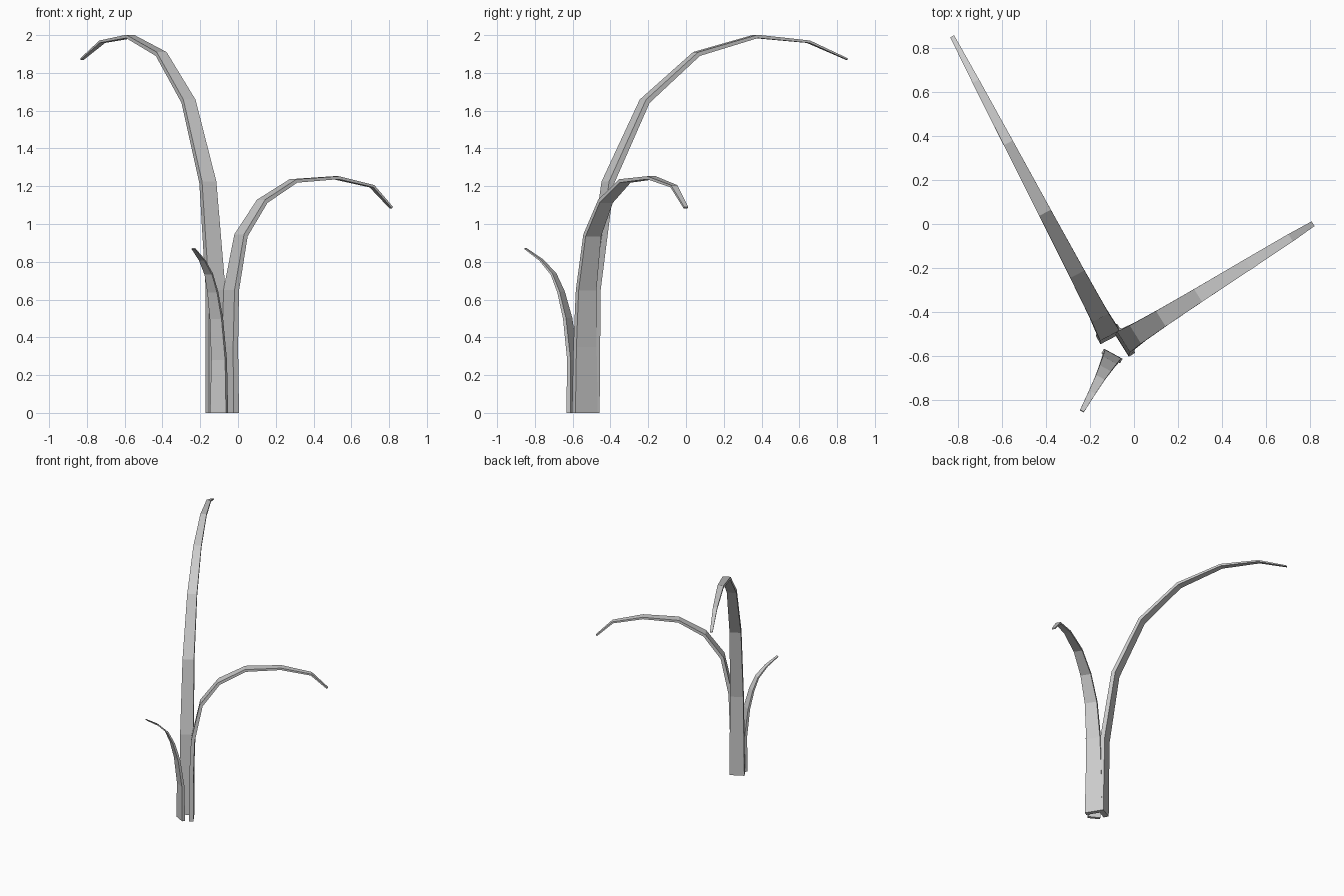
import bpy, bmesh
from mathutils import Vector

if "Cube" in bpy.data.objects:
    bpy.data.objects.remove(bpy.data.objects["Cube"])


def leaf(name, base, heading, path, width, thick):
    """Sweep a tapering rectangle along an arching path of (distance, height)."""
    d = Vector((heading[0], heading[1], 0)).normalized()
    side = Vector((-d.y, d.x, 0))
    pts = [Vector((base[0], base[1], 0)) + d * s + Vector((0, 0, z)) for s, z in path]
    n = len(pts)
    bm = bmesh.new()
    rings = []
    for i, p in enumerate(pts):
        tangent = Vector((0, 0, 1))
        if i > 0:
            tangent = (p - pts[i - 1]).normalized()
            if i < n - 1:
                tangent = (tangent + (pts[i + 1] - p).normalized()).normalized()
        normal = side.cross(tangent).normalized()
        k = i / (n - 1)
        w = (width[0] + (width[1] - width[0]) * k) / 2
        t = (thick[0] + (thick[1] - thick[0]) * k) / 2
        if i == 0:
            normal = d
        elif normal.dot(d) < 0 and tangent.z > 0:
            normal = -normal
        rings.append([bm.verts.new(p + side * a * w + normal * b * t)
                      for a, b in ((-1, -1), (1, -1), (1, 1), (-1, 1))])
    for r, q in zip(rings, rings[1:]):
        for j in range(4):
            m = (j + 1) % 4
            bm.faces.new((r[j], r[m], q[m], q[j]))
    bm.faces.new(rings[0])
    bm.faces.new(rings[-1])
    bmesh.ops.recalc_face_normals(bm, faces=bm.faces)
    mesh = bpy.data.meshes.new(name)
    bm.to_mesh(mesh)
    bm.free()
    bpy.context.collection.objects.link(bpy.data.objects.new(name, mesh))


# The sweep frame must not flip past the crest: side x tangent keeps one sense,
# and a rectangle is symmetric, so orient each path consistently.
def blade(name, base, heading, path, width, thick):
    leaf(name, base, (heading[0], heading[1]), path, width, thick)
    ob = bpy.data.objects[name]
    for p in ob.data.polygons:
        p.use_smooth = False


d1 = None
# Tall leaf arching to the back left
tall = [(0, 0), (0.012, 0.65), (0.10, 1.22), (0.32, 1.65), (0.63, 1.90),
        (0.985, 1.993), (1.30, 1.965), (1.53, 1.873)]
# Middle leaf arching to the right
middle = [(0, 0), (0.0, 0.35), (0.012, 0.65), (0.073, 0.94), (0.205, 1.12),
          (0.40, 1.228), (0.665, 1.245), (0.89, 1.20), (1.01, 1.087)]
# Short leaf bending to the front left
short = [(0, 0), (0.0, 0.28), (0.03, 0.50), (0.07, 0.64), (0.115, 0.735),
         (0.19, 0.81), (0.285, 0.87)]

blade("tall_leaf", (-0.113, -0.502), (-0.466, 0.885), tall, (0.112, 0.02), (0.042, 0.008))
blade("middle_leaf", (-0.046, -0.535), (0.85, 0.53), middle, (0.14, 0.025), (0.034, 0.01))
blade("short_leaf", (-0.10, -0.60), (-0.48, -0.88), short, (0.096, 0.02), (0.024, 0.006))
